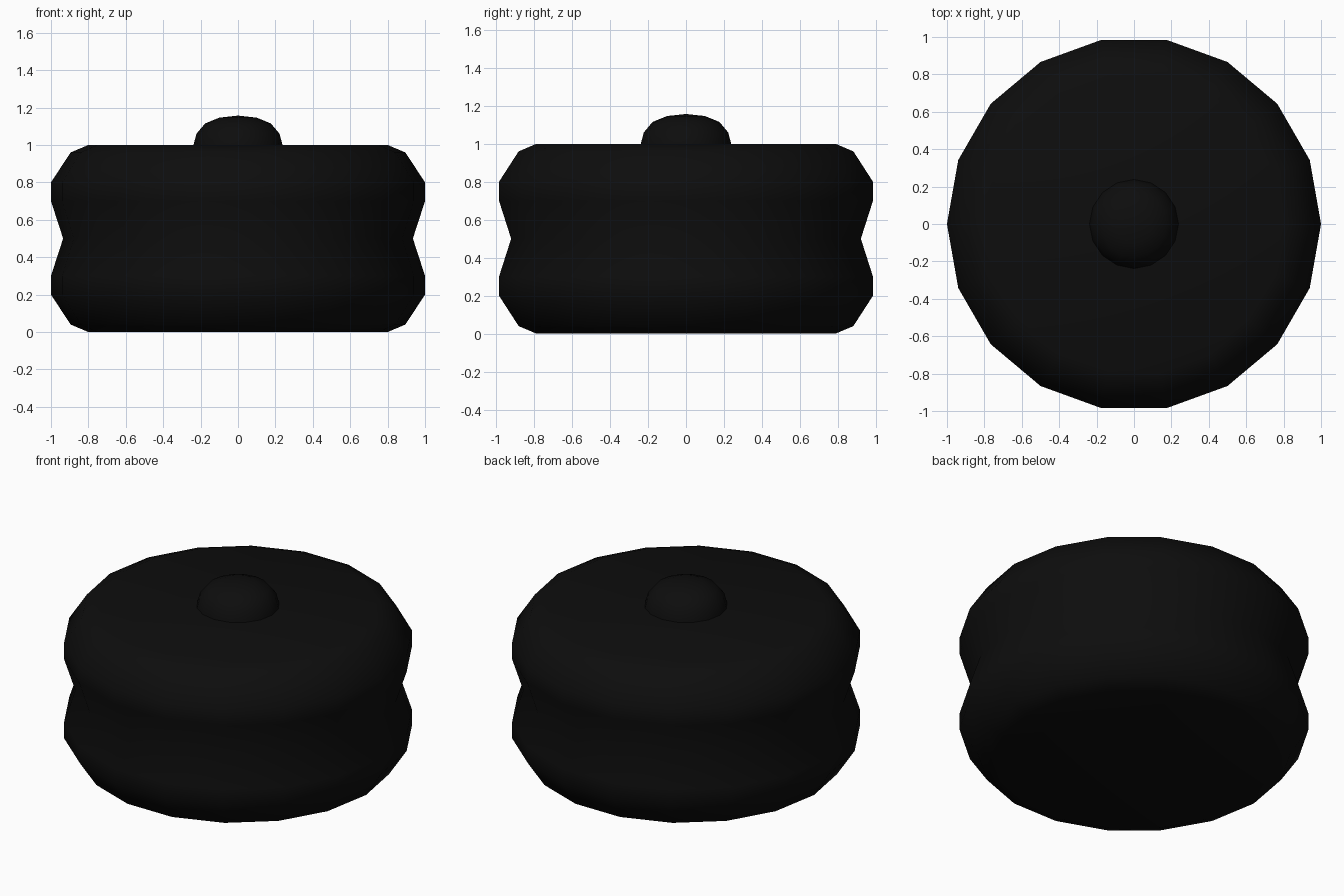
import bpy, bmesh, math

if "Cube" in bpy.data.objects:
    bpy.data.objects.remove(bpy.data.objects["Cube"])

black = bpy.data.materials.new("black_rubber")
black.diffuse_color = (0.004, 0.004, 0.004, 1)
black.use_nodes = True
black.node_tree.nodes["Principled BSDF"].inputs["Base Color"].default_value = black.diffuse_color


def lathe(name, profile, sides, turn=0.0):
    """Closed solid of revolution from (radius, z) points, bottom to top."""
    bm = bmesh.new()
    rings = []
    for r, z in profile:
        if r == 0:
            rings.append([bm.verts.new((0, 0, z))])
            continue
        rings.append([bm.verts.new((r * math.cos(turn + 2 * math.pi * i / sides),
                                    r * math.sin(turn + 2 * math.pi * i / sides), z))
                      for i in range(sides)])
    for a, b in zip(rings, rings[1:]):
        for i in range(sides):
            j = (i + 1) % sides
            if len(b) == 1:
                bm.faces.new((a[i], a[j], b[0]))
            else:
                bm.faces.new((a[i], a[j], b[j], b[i]))
    for ring in (rings[0], rings[-1]):
        if len(ring) > 1:
            bm.faces.new(ring)
    bmesh.ops.recalc_face_normals(bm, faces=bm.faces)
    mesh = bpy.data.meshes.new(name)
    bm.to_mesh(mesh)
    bm.free()
    mesh.materials.append(black)
    ob = bpy.data.objects.new(name, mesh)
    bpy.context.collection.objects.link(ob)
    bpy.ops.object.select_all(action='DESELECT')
    ob.select_set(True)
    bpy.context.view_layer.objects.active = ob
    bpy.ops.object.shade_smooth_by_angle(angle=math.radians(40))
    return ob


# Grooved round body, lower half mirrored to the upper half
half = [(0.8, 0), (0.895, 0.04), (1, 0.2), (1, 0.3)]
lathe("grooved_body",
      half + [(0.935, 0.5)] + [(r, 1 - z) for r, z in reversed(half)], 18)

# Low dome button sitting on the top
lathe("top_button",
      [(0.24, 0.98), (0.238, 1.0), (0.222, 1.06), (0.176, 1.115), (0.1, 1.146), (0, 1.157)], 16)
